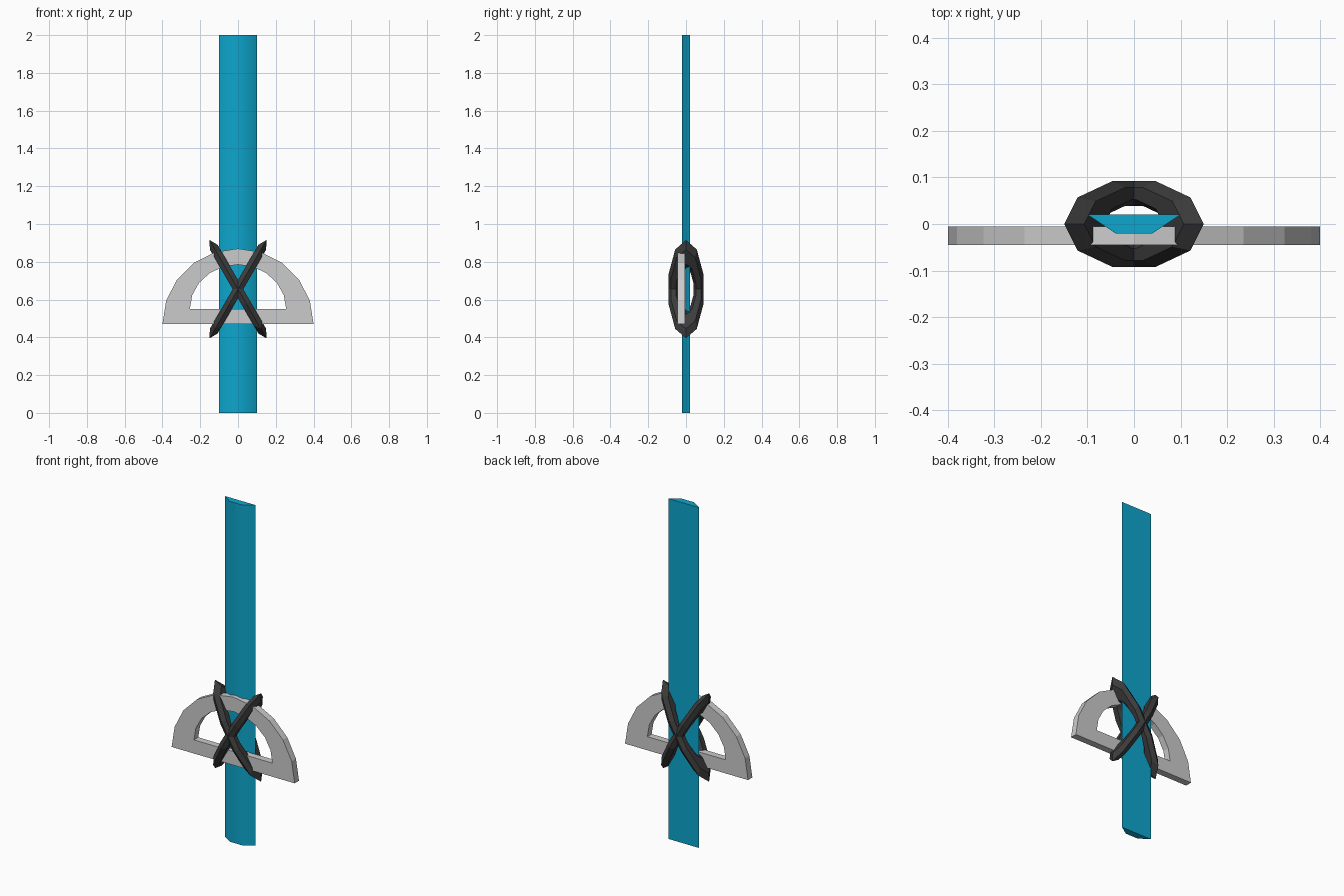
import bpy, bmesh, math
from mathutils import Matrix

if "Cube" in bpy.data.objects:
    bpy.data.objects.remove(bpy.data.objects["Cube"])


def material(name, rgb):
    m = bpy.data.materials.new(name)
    m.diffuse_color = (*rgb, 1)
    m.use_nodes = True
    m.node_tree.nodes["Principled BSDF"].inputs["Base Color"].default_value = m.diffuse_color
    return m


def make_object(name, bm, mat=None):
    bmesh.ops.recalc_face_normals(bm, faces=bm.faces)
    me = bpy.data.meshes.new(name)
    bm.to_mesh(me)
    bm.free()
    ob = bpy.data.objects.new(name, me)
    bpy.context.collection.objects.link(ob)
    if mat:
        me.materials.append(mat)
    return ob


blue = material("blue", (0.004, 0.38, 0.61))
dark = material("dark_grey", (0.045, 0.045, 0.045))

# Long strip: flat back, bevelled front, extruded upward
bm = bmesh.new()
profile = [(-0.1, 0.02), (-0.04, -0.02), (0.04, -0.02), (0.1, 0.02)]
base = bm.faces.new([bm.verts.new((x, y, 0)) for x, y in profile])
top = bmesh.ops.extrude_face_region(bm, geom=[base], use_keep_orig=True)["geom"]
bmesh.ops.translate(bm, vec=(0, 0, 2),
                    verts=[v for v in top if isinstance(v, bmesh.types.BMVert)])
strip = make_object("long_strip", bm, blue)
for p in strip.data.polygons:
    p.use_smooth = True
bpy.context.view_layer.objects.active = strip
strip.select_set(True)
bpy.ops.object.shade_smooth_by_angle(angle=math.radians(40))

# Half-disc frame with a half-round window, arc in 10 steps
N = 10
def arc(rx, rz, z0, y):
    return [(rx * math.cos(math.pi * i / N), y,
             z0 + rz * math.sin(math.pi * i / N)) for i in range(N + 1)]

bm = bmesh.new()
loops = [[bm.verts.new(p) for p in arc(*size, y)]
         for size, y in (((0.4, 0.4, 0.47), -0.045), ((0.255, 0.235, 0.55), -0.045),
                         ((0.255, 0.235, 0.55), -0.005), ((0.4, 0.4, 0.47), -0.005))]
for k in range(4):
    a, b = loops[k], loops[(k + 1) % 4]
    for i in range(N + 1):
        j = (i + 1) % (N + 1)
        bm.faces.new((a[i], a[j], b[j], b[i]))
make_object("half_disc_frame", bm)

# Two crossed links: stretched low-poly rings, tilted either way
def link(name, tilt, major=10, minor=6):
    bm = bmesh.new()
    rings = []
    for i in range(major):
        u = 2 * math.pi * i / major
        ring = []
        for k in range(minor):
            v = 2 * math.pi * k / minor
            r = 0.71 + 0.29 * math.cos(v)
            ring.append(bm.verts.new((0.3 * r * math.cos(u), 0.097 * r * math.sin(u),
                                      0.097 * 0.29 * math.sin(v))))
        rings.append(ring)
    for i in range(major):
        a, b = rings[i], rings[(i + 1) % major]
        for k in range(minor):
            n = (k + 1) % minor
            bm.faces.new((a[k], b[k], b[n], a[n]))
    bm.transform(Matrix.Translation((0, 0, 0.655)) @ Matrix.Rotation(tilt, 4, 'Y'))
    make_object(name, bm, dark)


for side, s in (("left", 1), ("right", -1)):
    link(side + "_crossed_link", s * math.radians(60))
